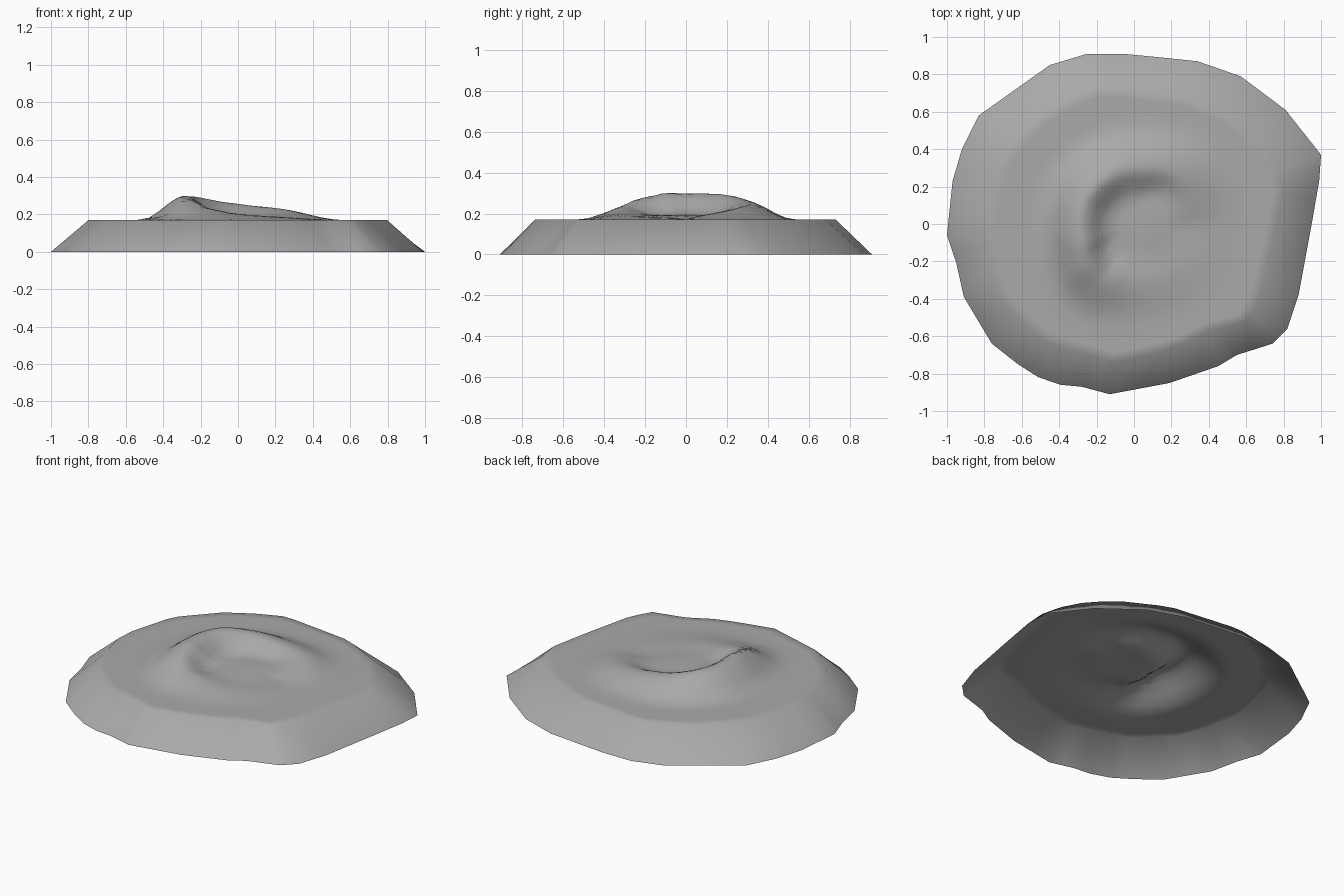
import bpy, bmesh
from math import atan2, cos, sin, hypot, radians, degrees, tau, exp

cube = bpy.data.objects.get("Cube")
if cube:
    bpy.data.objects.remove(cube)

# Ground outline and the edge of the flat top, both anticlockwise
OUTLINE = [(1, .37), (.81, .61), (.57, .79), (.34, .87), (.15, .89), (-.06, .91),
           (-.25, .91), (-.45, .85), (-.83, .58), (-.92, .4), (-.97, .23), (-1, -.06),
           (-.95, -.21), (-.91, -.39), (-.76, -.64), (-.62, -.75), (-.51, -.82),
           (-.39, -.86), (-.28, -.87), (-.13, -.91), (.19, -.85), (.45, -.76),
           (.55, -.7), (.74, -.64), (.82, -.56), (.88, -.38), (.95, 0), (.99, .23)]
RIM = [(.8, .2), (.75, .35), (.59, .53), (.3, .68), (-.18, .74), (-.47, .62),
       (-.71, .36), (-.81, 0), (-.72, -.4), (-.48, -.63), (-.1, -.74), (.23, -.66),
       (.4, -.57), (.6, -.52), (.67, -.4), (.75, -.06)]
# Ridge of the mound: angle in degrees, distance of the crest, height above the top
CREST = [(0, .33, .005), (30, .36, .04), (48, .36, .06), (80, .3, .08), (110, .29, .1),
         (140, .29, .125), (180, .28, .13), (202, .29, .13), (222, .33, .105),
         (240, .34, .065), (265, .3, .035), (300, .3, .02), (360, .33, .005)]
TOP = .17


def lerp_table(table, a):
    """Values interpolated at angle a in a table sorted by angle."""
    for lo, hi in zip(table, table[1:]):
        if lo[0] <= a <= hi[0]:
            t = (a - lo[0]) / (hi[0] - lo[0])
            return [p + (q - p) * t for p, q in zip(lo[1:], hi[1:])]
    return table[-1][1:]


def ray_distance(loop, a):
    """Distance from the centre to a closed outline along angle a."""
    dx, dy = cos(a), sin(a)
    for (px, py), (qx, qy) in zip(loop, loop[1:] + loop[:1]):
        side_p, side_q = dx * py - dy * px, dx * qy - dy * qx
        if side_p <= 0 < side_q:
            t = side_p / (side_p - side_q)
            x, y = px + (qx - px) * t, py + (qy - py) * t
            if x * dx + y * dy > 0:
                return hypot(x, y)


def top_height(x, y):
    """Flat top with a crescent ridge round a shallow hollow."""
    r = hypot(x, y)
    crest, height = lerp_table(CREST, degrees(atan2(y, x)) % 360)
    if r > crest:
        t = min((r - crest) / .24, 1)
        rise = height * (1 - t * t * (3 - 2 * t)) if t < 1 else 0
    else:
        t = min((crest - r) / .18, 1)
        floor = .022 * exp(-(r / .3) ** 2) + .003
        rise = height + (floor - height) * t * t * (3 - 2 * t)
    return TOP + rise


# Column angles: every outline corner plus the middle of each side
corners = sorted(atan2(y, x) % tau for x, y in OUTLINE)
angles = []
for a, b in zip(corners, corners[1:] + [corners[0] + tau]):
    angles += [a, (a + b) / 2]

# One open shell: sloping skirt, flat rim, modelled mound
bm = bmesh.new()
rings = [[bm.verts.new((ray_distance(OUTLINE, a) * cos(a),
                        ray_distance(OUTLINE, a) * sin(a), 0)) for a in angles]]
for scale in (1, .93, .85, .76, .68, .6, .53, .46, .41, .37, .33, .28, .23, .17, .1):
    ring = []
    for a in angles:
        r = ray_distance(RIM, a) * scale
        x, y = r * cos(a), r * sin(a)
        ring.append(bm.verts.new((x, y, TOP if scale == 1 else top_height(x, y))))
    rings.append(ring)
count = len(angles)
for outer, inner in zip(rings, rings[1:]):
    for i in range(count):
        j = (i + 1) % count
        bm.faces.new((outer[i], outer[j], inner[j], inner[i]))
centre = bm.verts.new((0, 0, top_height(0, 0)))
for i in range(count):
    bm.faces.new((rings[-1][i], rings[-1][(i + 1) % count], centre))

mesh = bpy.data.meshes.new("mound")
bm.to_mesh(mesh)
bm.free()
mound = bpy.data.objects.new("mound", mesh)
bpy.context.collection.objects.link(mound)
mesh.shade_smooth()

# Plain grey
grey = bpy.data.materials.new("stone grey")
grey.use_nodes = True
colour = (.4, .4, .4, 1)
grey.diffuse_color = colour
grey.node_tree.nodes["Principled BSDF"].inputs["Base Color"].default_value = colour
mesh.materials.append(grey)
